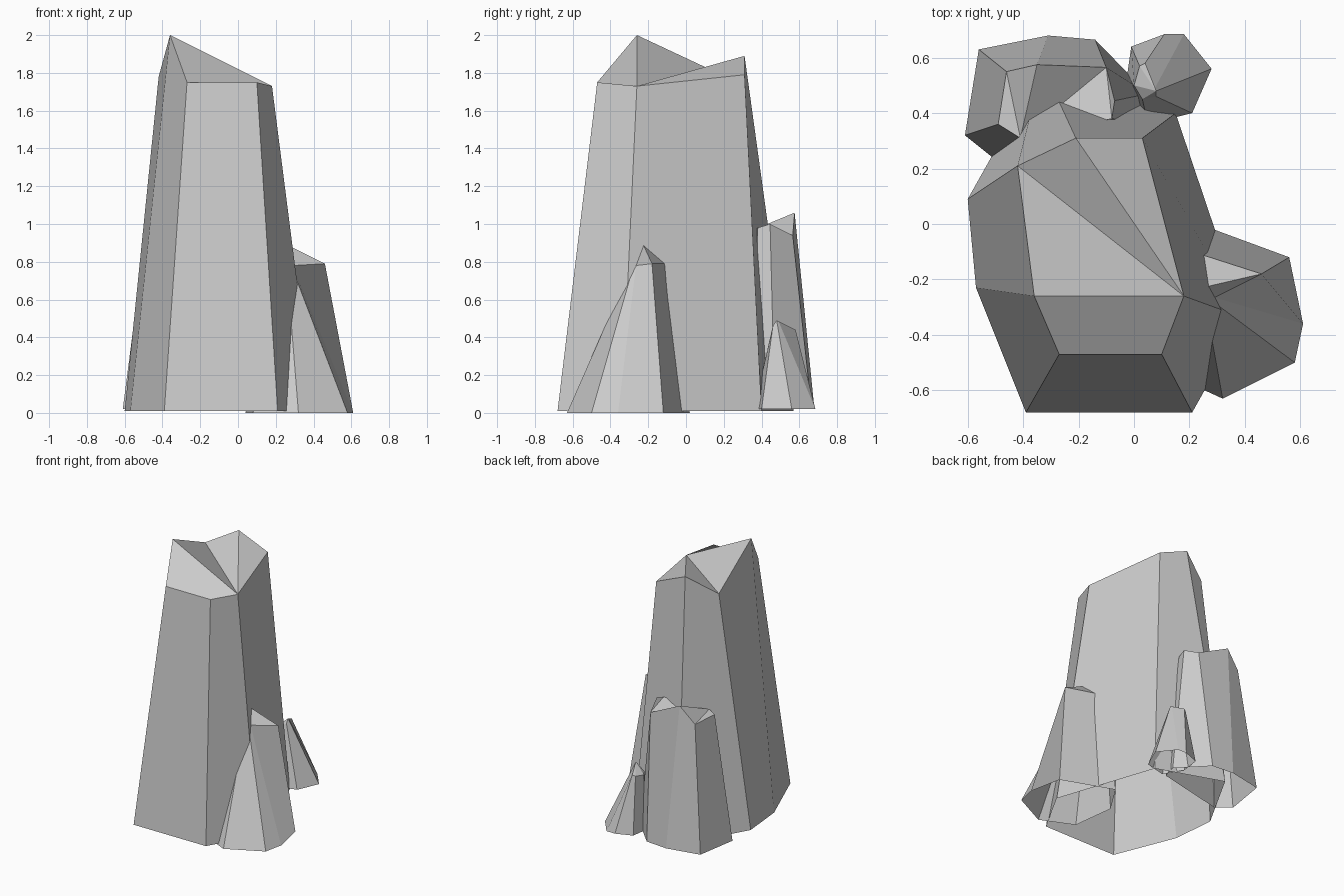
import bpy


def crystal(name, z0, base, top, caps):
    """Open-bottomed shard: base outline (x, y) joined to a faceted tip ring (x, y, z)."""
    n = len(base)
    verts = [(x, y, z0) for x, y in base] + list(top)
    faces = [(i, (i + 1) % n, n + (i + 1) % n, n + i) for i in range(n)]
    faces += [tuple(n + i for i in cap) for cap in caps]
    mesh = bpy.data.meshes.new(name)
    mesh.from_pydata(verts, [], faces)
    mesh.update()
    obj = bpy.data.objects.new(name, mesh)
    bpy.context.collection.objects.link(obj)
    return obj


# Tall central crystal with a slanted, broken tip
crystal("main_crystal", 0.01,
        [(-.39, -.68), (.21, -.68), (.40, -.34), (.15, .40),
         (-.33, .57), (-.60, .09), (-.57, -.23)],
        [(-.27, -.47, 1.75), (.10, -.47, 1.75), (.18, -.26, 1.73), (.03, .31, 1.79),
         (-.21, .31, 1.89), (-.42, .21, 1.78), (-.36, -.26, 2.0)],
        [(0, 1, 2, 6), (2, 5, 6), (2, 3, 4), (2, 4, 5)])

# Leaning crystal on the right
crystal("right_crystal", 0.0,
        [(.32, -.63), (.58, -.50), (.61, -.36), (.56, -.12),
         (.18, .02), (.04, -.20), (.08, -.52)],
        [(.26, -.30, .75), (.285, -.28, .77), (.29, -.265, .78), (.46, -.18, .79),
         (.18, -.09, .79), (.15, -.15, .85), (.18, -.245, .93)],
        [(0, 1, 6), (1, 2, 6), (2, 3, 6), (3, 4, 6), (4, 5, 6)])

# Blunt crystal at the back left
crystal("back_crystal", 0.02,
        [(-.51, .24), (.02, .36), (.05, .47), (-.14, .665),
         (-.31, .68), (-.56, .63), (-.61, .32)],
        [(-.41, .31, .95), (-.08, .38, .98), (-.07, .445, 1.0), (-.10, .565, .94),
         (-.35, .575, 1.06), (-.46, .55, .94), (-.49, .36, .95)],
        [(0, 4, 5), (0, 5, 6), (0, 3, 4), (0, 1, 3), (1, 2, 3)])

# Small pointed crystal at the back right
crystal("small_crystal", 0.02,
        [(-.01, .64), (-.03, .50), (.05, .36), (.21, .40),
         (.28, .56), (.18, .685), (.11, .685)],
        [(.02, .57, .43), (.00, .50, .42), (.03, .45, .42), (.08, .46, .46),
         (.08, .48, .49), (.075, .49, .485), (.04, .58, .44)],
        [(0, 1, 4), (1, 2, 4), (2, 3, 4), (0, 4, 6), (4, 5, 6)])
